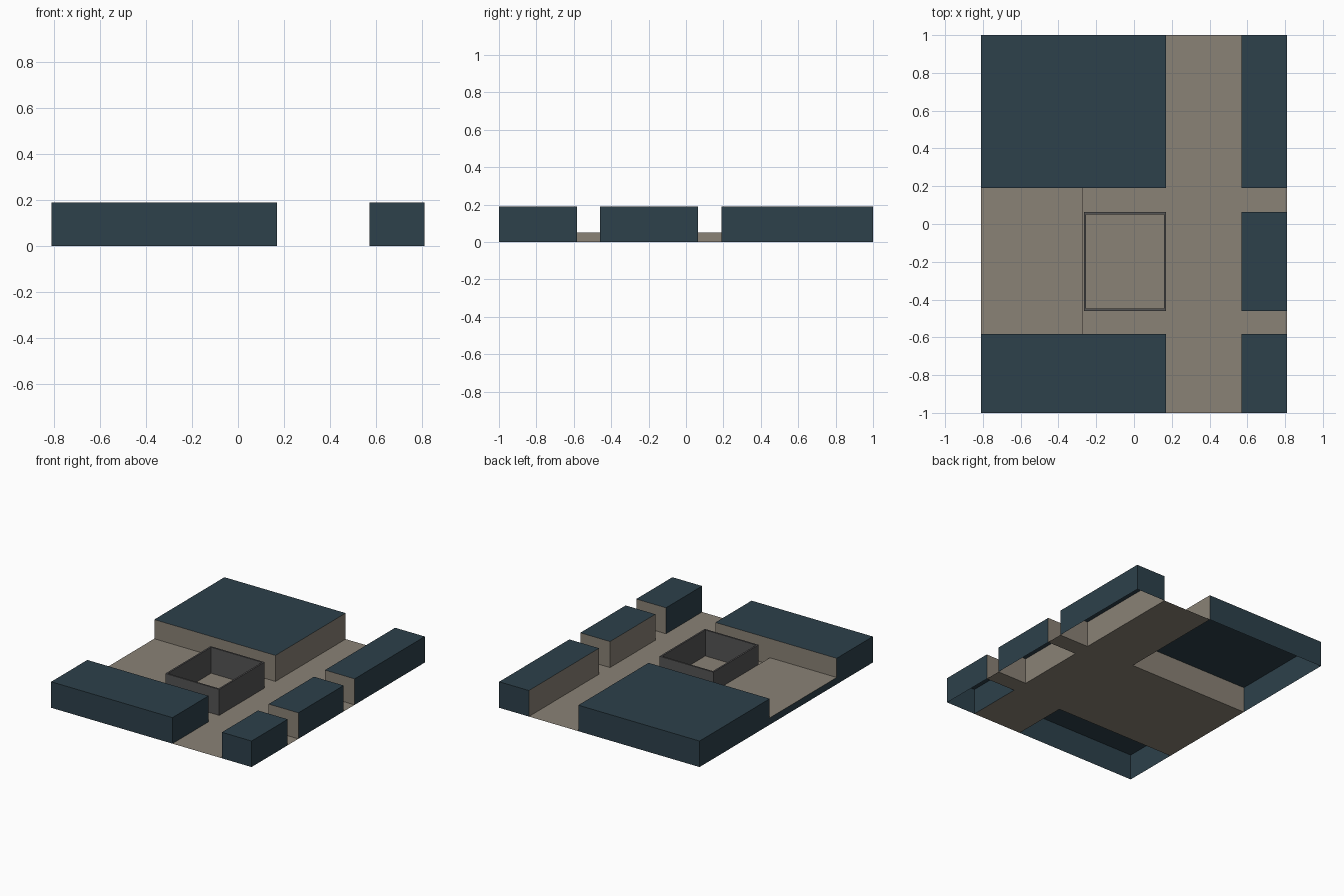
import bpy, bmesh

if "Cube" in bpy.data.objects:
    bpy.data.objects.remove(bpy.data.objects["Cube"])


def material(name, rgb):
    m = bpy.data.materials.new(name)
    m.diffuse_color = (*rgb, 1)
    m.use_nodes = True
    m.node_tree.nodes["Principled BSDF"].inputs["Base Color"].default_value = m.diffuse_color
    return m


SLATE = material("dark slate", (0.026, 0.052, 0.070))
TAN = material("warm stone", (0.254, 0.223, 0.181))
GREY = material("grey", (0.090, 0.089, 0.090))

X0, X1, Y0, Y1 = -0.81, 0.81, -1.0, 1.0
H = 0.19      # block height
STEP = 0.05   # raised terrace height


def finish(name, bm, mats):
    me = bpy.data.meshes.new(name)
    bm.to_mesh(me)
    bm.free()
    for m in mats:
        me.materials.append(m)
    ob = bpy.data.objects.new(name, me)
    bpy.context.collection.objects.link(ob)
    return ob


def box(bm, x0, x1, y0, y1, z0, z1, skip=(), tan=()):
    """Box whose sides can be left out (skip) or given the second colour (tan)."""
    v = [bm.verts.new((x, y, z)) for z in (z0, z1)
         for x, y in ((x0, y0), (x1, y0), (x1, y1), (x0, y1))]
    sides = {"bottom": (3, 2, 1, 0), "top": (4, 5, 6, 7), "-y": (0, 1, 5, 4),
             "+x": (1, 2, 6, 5), "+y": (2, 3, 7, 6), "-x": (3, 0, 4, 7)}
    for key, idx in sides.items():
        if key not in skip:
            f = bm.faces.new([v[i] for i in idx])
            f.material_index = 1 if key in tan else 0


# Hollow blocks, open below: slate outside, stone towards the streets
blocks = [
    ("back_left_block", X0, 0.17, 0.19, Y1, ("-y", "+x")),
    ("back_right_block", 0.57, X1, 0.19, Y1, ("-y", "-x")),
    ("middle_right_block", 0.57, X1, -0.46, 0.063, ("-y", "+y", "-x")),
    ("front_right_block", 0.57, X1, Y0, -0.583, ("+y",)),
    ("front_left_block", X0, 0.17, Y0, -0.583, ("+y",)),
]
for name, x0, x1, y0, y1, tan in blocks:
    bm = bmesh.new()
    box(bm, x0, x1, y0, y1, 0, H, skip=("bottom",), tan=tan)
    finish(name, bm, (SLATE, TAN))

# Flat street floor
bm = bmesh.new()
for x0, x1, y0, y1 in ((0.17, 0.57, Y0, Y1), (-0.27, 0.17, -0.583, 0.19),
                       (0.57, X1, 0.063, 0.19), (0.57, X1, -0.583, -0.46)):
    bm.faces.new([bm.verts.new((x, y, 0)) for x, y in
                  ((x0, y0), (x1, y0), (x1, y1), (x0, y1))])
bmesh.ops.remove_doubles(bm, verts=bm.verts, dist=1e-5)
finish("street_floor", bm, (TAN,))

# Raised terrace on the left, slate on its outer edge
bm = bmesh.new()
box(bm, X0, -0.27, -0.583, 0.19, 0, STEP, skip=("-y", "+y"),
    tan=("top", "bottom", "+x"))
finish("terrace", bm, (SLATE, TAN))

# Square grey courtyard wall, open above and below
bm = bmesh.new()
t = 0.012
x0, x1, y0, y1 = -0.265, 0.17, -0.46, 0.063
rings = []
for d, z in ((0, 0), (0, H), (t, H), (t, 0)):
    rings.append([bm.verts.new((x, y, z)) for x, y in
                  ((x0 + d, y0 + d), (x1 - d, y0 + d),
                   (x1 - d, y1 - d), (x0 + d, y1 - d))])
for a, b in zip(rings, rings[1:]):
    for i in range(4):
        j = (i + 1) % 4
        bm.faces.new((a[i], a[j], b[j], b[i]))
finish("courtyard_wall", bm, (GREY,))
